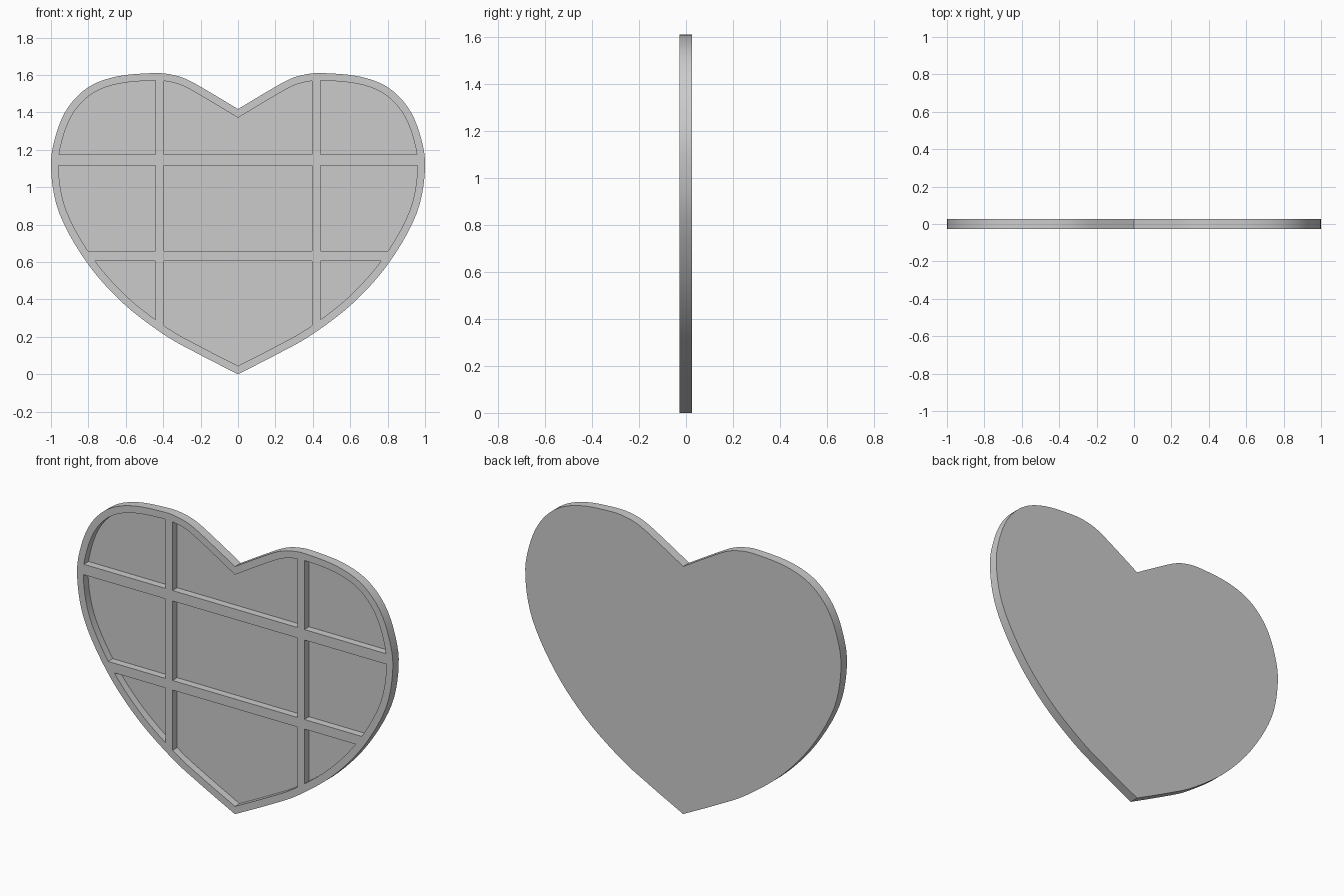
import bpy, bmesh, math
from mathutils import Vector

cube = bpy.data.objects.get("Cube")
if cube:
    bpy.data.objects.remove(cube)

FRONT, BACK, FLOOR = -0.028, 0.026, 0.014
RIM = 0.04
RIBS_X = [(-0.44, -0.395), (0.395, 0.44)]
RIBS_Z = [(0.605, 0.66), (1.115, 1.175)]

# Right half of the heart profile, from the notch down to the tip (x, z)
PROFILE = [(0, 1.418), (0.14, 1.502), (0.27, 1.575), (0.36, 1.603), (0.46, 1.61),
           (0.65, 1.592), (0.8, 1.535), (0.91, 1.425), (0.975, 1.275), (1, 1.1),
           (0.955, 0.86), (0.81, 0.6), (0.62, 0.385), (0.4, 0.215), (0.22, 0.113), (0, 0)]


def smooth_path(points, steps):
    """Catmull-Rom path through the points, with sharp ends."""
    p = [Vector(c) for c in points]
    p = [2 * p[0] - p[1]] + p + [2 * p[-1] - p[-2]]
    path = []
    for a, b, c, d in zip(p, p[1:], p[2:], p[3:]):
        for i in range(steps):
            t = i / steps
            path.append(0.5 * (2 * b + (c - a) * t + (2 * a - 5 * b + 4 * c - d) * t ** 2
                               + (3 * b - a - 3 * c + d) * t ** 3))
    return path + [p[-2]]


def inset(loop, width):
    """Mitred inward offset of a clockwise loop."""
    result = []
    for i, v in enumerate(loop):
        e1 = (v - loop[i - 1]).normalized()
        e2 = (loop[(i + 1) % len(loop)] - v).normalized()
        n1, n2 = Vector((e1.y, -e1.x)), Vector((e2.y, -e2.x))
        result.append(v + (n1 + n2) * width / (1 + n1.dot(n2)))
    return result


half = smooth_path(PROFILE, 5)
outer = half + [Vector((-v.x, v.y)) for v in half[-2:0:-1]]
inner = inset(outer, RIM)

bm = bmesh.new()


def ring(loop, y):
    return [bm.verts.new((v.x, y, v.y)) for v in loop]


def bridge(a, b):
    for i in range(len(a)):
        bm.faces.new((a[i - 1], a[i], b[i], b[i - 1]))


# Back sheet, outer wall, front rim and the area inside the rim
back, front, lip = ring(outer, BACK), ring(outer, FRONT), ring(inner, FRONT)
bm.faces.new(back)
bridge(back, front)
bridge(front, lip)
field = [bm.faces.new(lip)]

# Cut the inside area along both sides of every rib
cuts = [(Vector((x, 0, 0)), Vector((1, 0, 0))) for rib in RIBS_X for x in rib]
cuts += [(Vector((0, 0, z)), Vector((0, 0, 1))) for rib in RIBS_Z for z in rib]
for point, normal in cuts:
    geom = set(field)
    for f in field:
        geom.update(f.edges, f.verts)
    cut = bmesh.ops.bisect_plane(bm, geom=list(geom), plane_co=point, plane_no=normal, dist=1e-5)
    field = [g for g in cut["geom"] if isinstance(g, bmesh.types.BMFace)]


def in_rib(face):
    c = face.calc_center_bounds()
    return (any(a < c.x < b for a, b in RIBS_X) or any(a < c.z < b for a, b in RIBS_Z))


# Sink the compartments between the ribs
pockets = [f for f in field if not in_rib(f)]
sunk = bmesh.ops.extrude_face_region(bm, geom=pockets)["geom"]
bmesh.ops.translate(bm, verts=[g for g in sunk if isinstance(g, bmesh.types.BMVert)],
                    vec=(0, FLOOR - FRONT, 0))
bmesh.ops.delete(bm, geom=[f for f in pockets if f.is_valid], context="FACES_ONLY")
bmesh.ops.recalc_face_normals(bm, faces=bm.faces)

mesh = bpy.data.meshes.new("heart_tray")
bm.to_mesh(mesh)
bm.free()
tray = bpy.data.objects.new("heart_tray", mesh)
bpy.context.collection.objects.link(tray)

# Plain grey finish
grey = bpy.data.materials.new("plain_grey")
grey.use_nodes = True
colour = (0.6, 0.6, 0.6, 1)
grey.diffuse_color = colour
grey.node_tree.nodes["Principled BSDF"].inputs["Base Color"].default_value = colour
mesh.materials.append(grey)

bpy.ops.object.select_all(action="DESELECT")
tray.select_set(True)
bpy.context.view_layer.objects.active = tray
bpy.ops.object.shade_smooth_by_angle(angle=math.radians(30))
